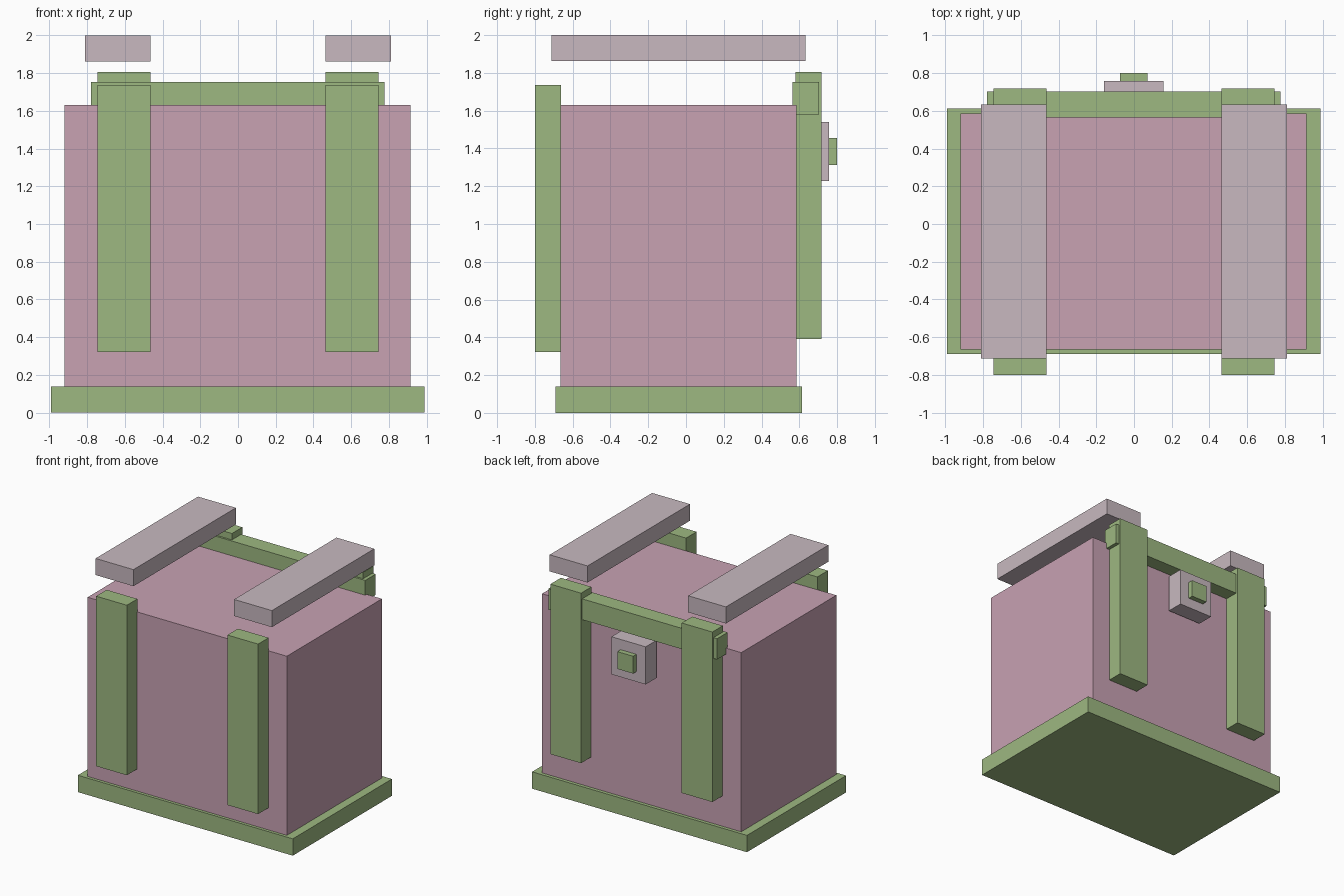
import bpy
from mathutils import Vector

cube = bpy.data.objects.get("Cube")
if cube:
    bpy.data.objects.remove(cube, do_unlink=True)


def material(name, rgb):
    mat = bpy.data.materials.new(name)
    mat.use_nodes = True
    color = (*rgb, 1.0)
    mat.diffuse_color = color
    mat.node_tree.nodes["Principled BSDF"].inputs["Base Color"].default_value = color
    return mat


pink = material("dusty pink", (0.58, 0.36, 0.45))
green = material("leaf green", (0.34, 0.48, 0.22))
mauve = material("pale mauve", (0.58, 0.485, 0.525))


def box(name, x, y, z, mat):
    """Flat-faced box spanning the given (low, high) ranges."""
    low, high = Vector((x[0], y[0], z[0])), Vector((x[1], y[1], z[1]))
    bpy.ops.mesh.primitive_cube_add(size=1, location=(low + high) / 2)
    obj = bpy.context.object
    obj.name = name
    obj.scale = high - low
    bpy.ops.object.transform_apply(location=False, rotation=False, scale=True)
    obj.data.materials.append(mat)
    return obj


# Main body on its base slab
box("base", (-0.99, 0.987), (-0.69, 0.613), (0, 0.14), green)
box("body", (-0.918, 0.915), (-0.665, 0.585), (0.14, 1.63), pink)

# Paired straps and floating top bars
for side, s in (("left", 1), ("right", -1)):
    strap_x = sorted((s * 0.463, s * 0.745))
    bar_x = sorted((s * 0.463, s * 0.811))
    box(side + "_front_strap", strap_x, (-0.8, -0.662), (0.323, 1.737), green)
    box(side + "_back_strap", strap_x, (0.581, 0.718), (0.392, 1.806), green)
    box(side + "_top_bar", bar_x, (-0.713, 0.633), (1.862, 2.0), mauve)

# Rear crossbar and buckle
box("back_crossbar", (-0.778, 0.775), (0.565, 0.703), (1.58, 1.753), green)
box("buckle", (-0.159, 0.156), (0.615, 0.757), (1.228, 1.541), mauve)
box("buckle_knob", (-0.074, 0.071), (0.66, 0.8), (1.312, 1.456), green)
